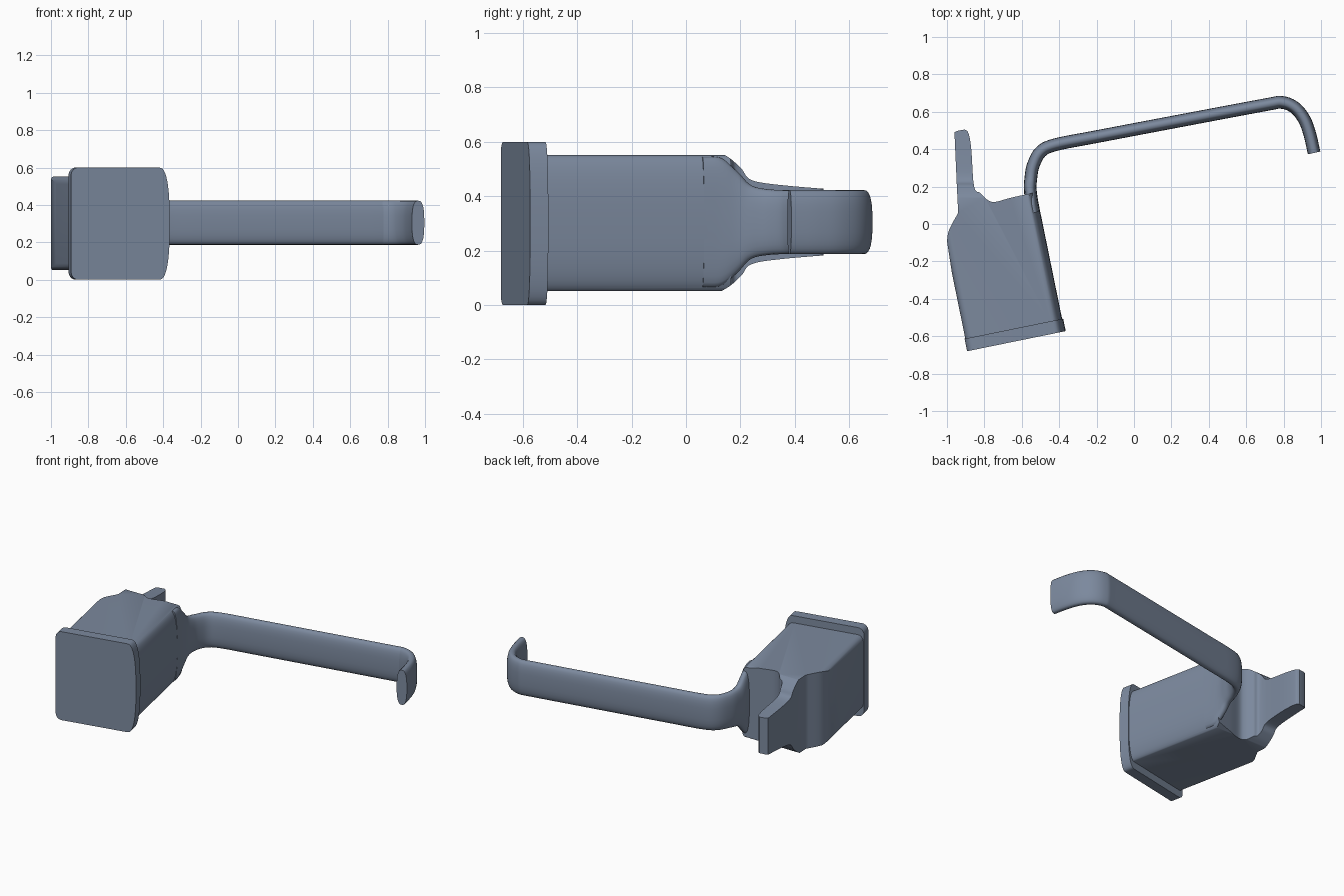
import bpy, bmesh, math
from mathutils import Vector

cube = bpy.data.objects.get("Cube")
if cube:
    bpy.data.objects.remove(cube, do_unlink=True)

steel = bpy.data.materials.new("blue_grey")
steel.use_nodes = True
colour = (0.20, 0.25, 0.34, 1)
steel.diffuse_color = colour
steel.node_tree.nodes["Principled BSDF"].inputs["Base Color"].default_value = colour

MID = 0.305                       # height of the symmetry plane
U = Vector((0.98, 0.2, 0))        # across the body
D = Vector((-0.2, 0.98, 0))       # along the body
UP = Vector((0, 0, 1))


def add_object(name, bm):
    bmesh.ops.recalc_face_normals(bm, faces=bm.faces)
    mesh = bpy.data.meshes.new(name)
    bm.to_mesh(mesh)
    bm.free()
    obj = bpy.data.objects.new(name, mesh)
    bpy.context.collection.objects.link(obj)
    mesh.materials.append(steel)
    return obj


def loft(name, rings):
    """Skin a list of closed point rings and cap both ends."""
    bm = bmesh.new()
    loops = [[bm.verts.new(p) for p in ring] for ring in rings]
    n = len(loops[0])
    for a, b in zip(loops, loops[1:]):
        for i in range(n):
            j = (i + 1) % n
            bm.faces.new((a[i], a[j], b[j], b[i]))
    bm.faces.new(loops[0][::-1])
    bm.faces.new(loops[-1])
    return add_object(name, bm)


def prism(name, points, vector):
    return loft(name, [points, [p + vector for p in points]])


def smooth(obj, angle=35):
    bpy.ops.object.select_all(action='DESELECT')
    obj.select_set(True)
    bpy.context.view_layer.objects.active = obj
    bpy.ops.object.shade_smooth_by_angle(angle=math.radians(angle))


def intersect(obj, cutter):
    mod = obj.modifiers.new("trim", 'BOOLEAN')
    mod.operation, mod.solver, mod.object = 'INTERSECT', 'EXACT', cutter
    bpy.context.view_layer.objects.active = obj
    bpy.ops.object.modifier_apply(modifier=mod.name)
    bpy.data.objects.remove(cutter, do_unlink=True)


def section(left, right, half, t):
    """Box section with small left corners and a bulging right side."""
    pts, bulge, r, steps = [], 0.06, 0.04, 12
    for i in range(-steps, steps + 1):
        a = math.pi / 2 * i / steps
        c = max(math.cos(a), 0) ** (2 / 2.6)
        s = math.copysign(abs(math.sin(a)) ** (2 / 2.6), a)
        pts.append((right - bulge + bulge * c, half * s))
    for side in (1, -1):
        for i in range(7):
            a = math.pi / 2 * (i / 6 if side > 0 else 1 - i / 6)
            pts.append((left + r - r * math.sin(a), side * (half - r + r * math.cos(a))))
    return [U * u + D * t + UP * (MID - 0.005 + z) for u, z in pts]


def spline(points, steps):
    """Catmull-Rom curve through points."""
    pts = [Vector(p) for p in points]
    pts = [2 * pts[0] - pts[1]] + pts + [2 * pts[-1] - pts[-2]]
    out = []
    for a, b, c, d in zip(pts, pts[1:], pts[2:], pts[3:]):
        for k in range(steps):
            t = k / steps
            out.append(0.5 * (2 * b + (c - a) * t + (2 * a - 5 * b + 4 * c - d) * t * t
                              + (3 * b - a - 3 * c + d) * t ** 3))
    return out + [pts[-2]]


# End flange
flange = prism("end_flange", section(-1.01, -0.472, 0.3, -0.488), D * 0.068)
smooth(flange)

# Body with its rear prong: plan outline trimmed by section and side profile
shoulder = spline([(-1.0, -0.09), (-0.988, -0.03), (-0.94, 0.06)], 5)
prong = [Vector(p) for p in ((-0.947, 0.2), (-0.96, 0.49), (-0.945, 0.498), (-0.905, 0.505))]
valley = spline([(-0.905, 0.505), (-0.885, 0.485), (-0.87, 0.4), (-0.855, 0.2),
                 (-0.82, 0.165), (-0.785, 0.13), (-0.745, 0.118), (-0.66, 0.14), (-0.57, 0.16)], 5)
front = [Vector(p) for p in ((-0.52, 0.17), (-0.37, -0.54), (-0.915, -0.64))]
outline = shoulder + prong[:-1] + valley + front
body = prism("body", [Vector((p.x, p.y, -0.1)) for p in outline], UP * 0.9)
intersect(body, prism("section_trim", section(-1.006, -0.478, 0.252, -0.45), D * 1.4))

taper = spline([(0.13, 0.254), (0.165, 0.232), (0.205, 0.195), (0.24, 0.155),
                (0.35, 0.136), (0.6, 0.115)], 5)
edge = [Vector((-0.8, 0.254))] + taper
side = [Vector((-2, p.x, MID + p.y)) for p in edge]
side += [Vector((-2, p.x, MID - p.y)) for p in reversed(edge)]
intersect(body, prism("side_trim", side, Vector((3, 0, 0))))
smooth(body)

# Hooked strap: (x, y, half height) path swept with a lens-like section
path = spline([(-0.535, 0.06, 0.24), (-0.548, 0.13, 0.235), (-0.555, 0.19, 0.185),
               (-0.552, 0.24, 0.135), (-0.54, 0.31, 0.12), (-0.5, 0.385, 0.118),
               (-0.42, 0.424, 0.118), (-0.2, 0.467, 0.118), (0.2, 0.543, 0.118),
               (0.7, 0.637, 0.118), (0.79, 0.65, 0.118), (0.86, 0.622, 0.118),
               (0.91, 0.56, 0.118), (0.94, 0.48, 0.118), (0.963, 0.38, 0.118)], 5)
rings = []
for i, p in enumerate(path):
    tangent = path[min(i + 1, len(path) - 1)] - path[max(i - 1, 0)]
    normal = Vector((tangent.y, -tangent.x, 0)).normalized()
    ring = []
    for k in range(28):
        a = math.tau * k / 28
        c, s = (math.copysign(abs(v) ** 0.75, v) for v in (math.cos(a), math.sin(a)))
        ring.append(Vector((p.x, p.y, MID)) + normal * (0.034 * c) + UP * (p.z * s))
    rings.append(ring)
strap = loft("hooked_strap", rings)
smooth(strap, 50)
